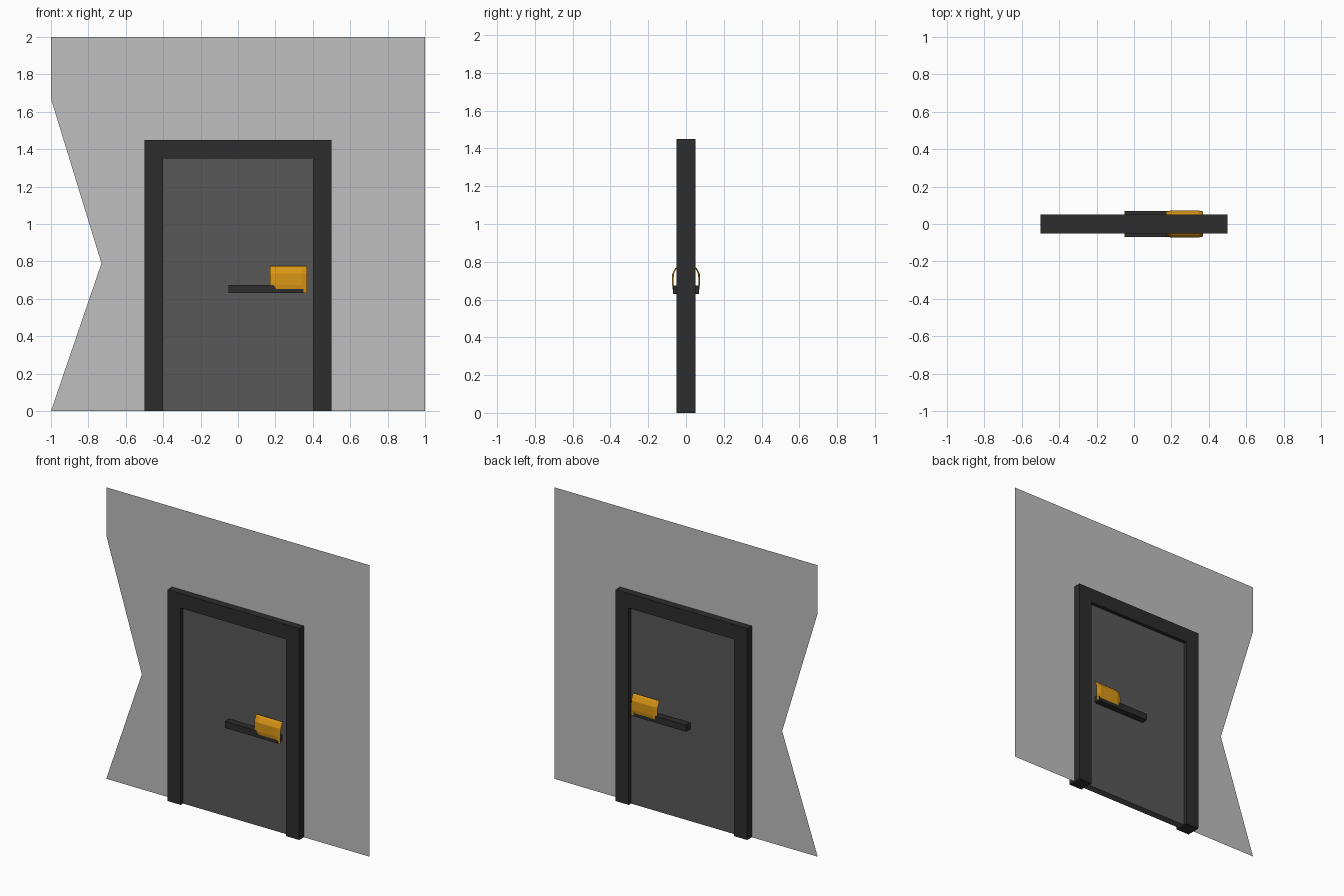
import bpy
import bmesh

default = bpy.data.objects.get("Cube")
if default:
    bpy.data.objects.remove(default, do_unlink=True)


def material(name, color):
    mat = bpy.data.materials.new(name)
    mat.use_nodes = True
    mat.diffuse_color = (*color, 1)
    mat.node_tree.nodes["Principled BSDF"].inputs["Base Color"].default_value = (*color, 1)
    return mat


def finish(name, bm, mat):
    mesh = bpy.data.meshes.new(name)
    bm.to_mesh(mesh)
    bm.free()
    mesh.materials.append(mat)
    obj = bpy.data.objects.new(name, mesh)
    bpy.context.collection.objects.link(obj)


def slab(name, outline, half_depth, mat):
    """Upright outline in x and z, extruded evenly to both sides of y = 0."""
    bm = bmesh.new()
    face = bm.faces.new([bm.verts.new((x, -half_depth, z)) for x, z in outline])
    if half_depth:
        new = bmesh.ops.extrude_face_region(bm, geom=[face], use_keep_orig=True)["geom"]
        moved = [v for v in new if isinstance(v, bmesh.types.BMVert)]
        bmesh.ops.translate(bm, verts=moved, vec=(0, 2 * half_depth, 0))
        bmesh.ops.recalc_face_normals(bm, faces=bm.faces)
    finish(name, bm, mat)


def rectangle(x0, x1, z0, z1):
    return [(x0, z0), (x1, z0), (x1, z1), (x0, z1)]


wall_grey = material("wall grey", (0.52, 0.52, 0.52))
door_grey = material("door grey", (0.098, 0.098, 0.098))
frame_black = material("frame black", (0.026, 0.026, 0.026))
gold = material("gold", (0.70, 0.305, 0.008))

# Thin wall sheet with a notched side
slab("wall", [(-1, 0), (1, 0), (1, 2), (-1, 2), (-1, 1.67), (-0.73, 0.79)], 0, wall_grey)

# Door frame, open at the bottom, and the door leaf inside it
slab("door_frame", [(-0.5, 0), (-0.4, 0), (-0.4, 1.35), (0.4, 1.35),
                    (0.4, 0), (0.5, 0), (0.5, 1.45), (-0.5, 1.45)], 0.05, frame_black)
slab("door_panel", rectangle(-0.4, 0.4, 0, 1.35), 0.025, door_grey)

# Handle bar reaching out on both sides of the door
slab("handle_bar", rectangle(-0.05, 0.35, 0.63, 0.675), 0.07, frame_black)

# Flared cover over the bar: rows of (depth, height) at the rim and in the middle
rim = [(0.046, 0.775), (0.064, 0.735), (0.067, 0.68), (0.067, 0.63)]
middle = [(0.058, 0.765), (0.073, 0.735), (0.073, 0.675), (0.067, 0.63)]
columns = [(0.17, rim), (0.205, middle), (0.34, middle), (0.37, rim)]
for name, side in (("front_handle_cover", -1), ("back_handle_cover", 1)):
    bm = bmesh.new()
    grid = [[bm.verts.new((x, side * y, z)) for y, z in rows] for x, rows in columns]
    for left, right in zip(grid, grid[1:]):
        for i in range(len(rim) - 1):
            quad = [left[i], left[i + 1], right[i + 1], right[i]]
            bm.faces.new(quad if side < 0 else quad[::-1])
    # Top strip that fills the gap up to the straight upper edge
    top = [column[0] for column in grid]
    bm.faces.new(top if side < 0 else top[::-1])
    finish(name, bm, gold)
